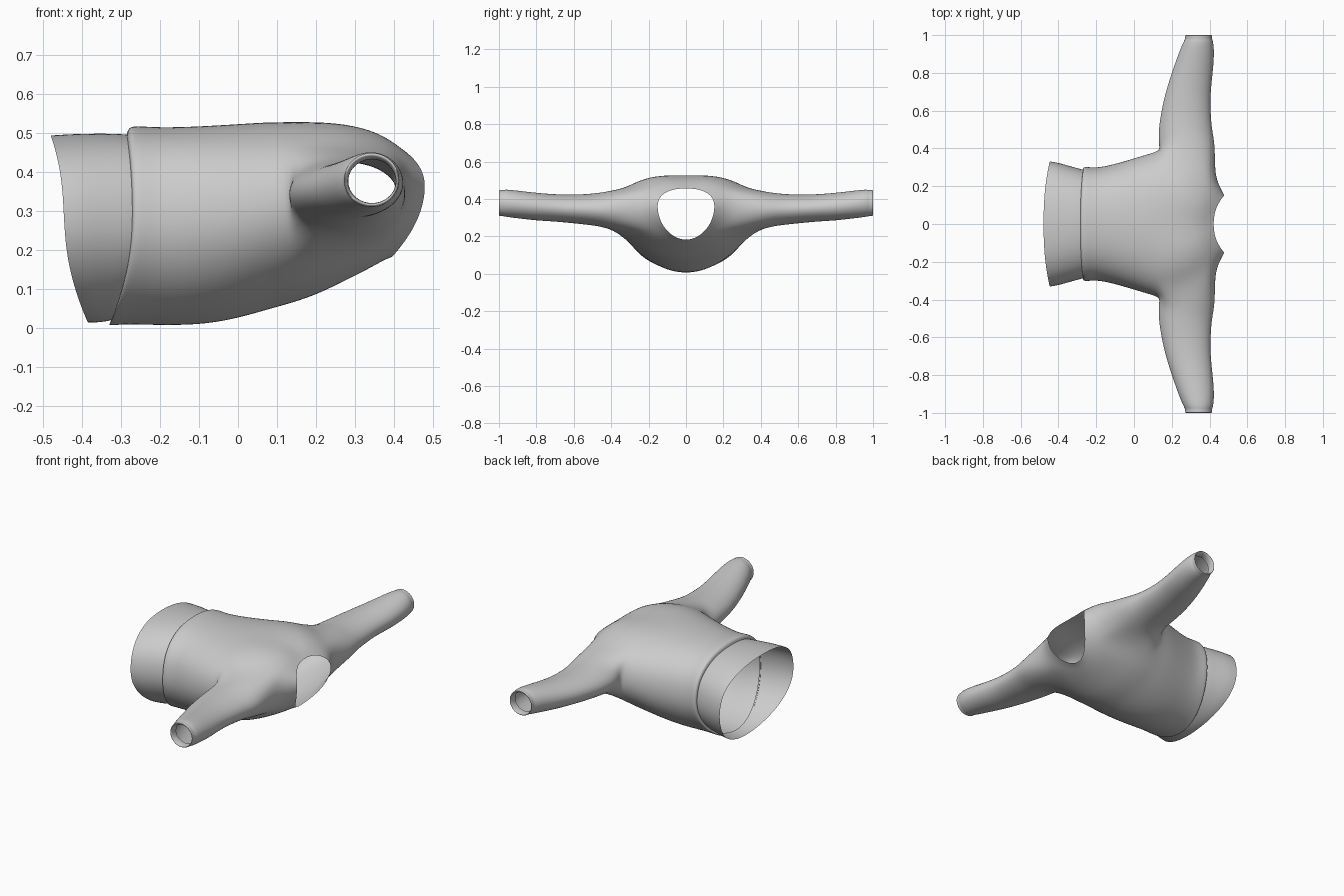
import bpy, bmesh
from math import sin, cos, pi

N = 20      # vertices round the torso
M = 14      # vertices round a sleeve


def power(v, e):
    return abs(v) ** e * (1 if v >= 0 else -1)


def torso_ring(bm, xt, xs, xb, hw, zt, zm, zb, dip=0.0):
    """Ring round the x axis; x is given at top, side and bottom."""
    ring = []
    for i in range(N):
        a = 2 * pi * i / N
        s, c = sin(a), cos(a)
        e = 0.85 if s >= 0 else 1.04
        x = xs + ((xt if s > 0 else xb) - xs) * s * s
        h = (zt - zm) if s > 0 else (zm - zb)
        z = zm + h * power(s, e) - (dip if i == N // 4 else 0)
        ring.append(bm.verts.new((x, hw * 1.012 * power(c, e), z)))
    return ring


def sleeve_ring(bm, side, y, x0, x1, z0, z1):
    """Oval ring round the y axis, ordered like the armhole edge."""
    ring = []
    for k in range(M):
        a = pi - (k - 2) * 2 * pi / M
        ring.append(bm.verts.new(((x0 + x1) / 2 + 0.515 * (x1 - x0) * cos(a), side * y,
                                  (z0 + z1) / 2 + 0.515 * (z1 - z0) * sin(a))))
    return ring


def bridge(bm, r1, r2, skip=()):
    n = len(r1)
    for i in range(n):
        if i not in skip:
            j = (i + 1) % n
            bm.faces.new((r1[i], r1[j], r2[j], r2[i]))


def finish(bm, name):
    bmesh.ops.delete(bm, geom=[v for v in bm.verts if not v.link_faces], context='VERTS')
    bmesh.ops.recalc_face_normals(bm, faces=bm.faces)
    # open shell: make the normals point away from the torso axis
    top = max(bm.faces, key=lambda f: f.calc_center_median().z)
    if top.normal.z < 0:
        bmesh.ops.reverse_faces(bm, faces=bm.faces)
    for f in bm.faces:
        f.smooth = True
    me = bpy.data.meshes.new(name)
    bm.to_mesh(me)
    bm.free()
    ob = bpy.data.objects.new(name, me)
    bpy.context.collection.objects.link(ob)
    sub = ob.modifiers.new("smooth", 'SUBSURF')
    sub.levels = sub.render_levels = 3


# Jacket torso: x top, x side, x bottom, half width, z top, z middle, z bottom, dip
torso = [
    (-0.285, -0.270, -0.325, 0.285, 0.500, 0.27, 0.016),
    (-0.280, -0.268, -0.336, 0.300, 0.517, 0.27, 0.000),
    (-0.260, -0.252, -0.310, 0.304, 0.521, 0.27, 0.006),
    (-0.200, -0.195, -0.220, 0.297, 0.516, 0.27, 0.004),
    (-0.100, -0.100, -0.100, 0.318, 0.519, 0.28, 0.003),
    (0.000, 0.000, 0.000, 0.348, 0.525, 0.29, 0.021),
    (0.080, 0.080, 0.080, 0.372, 0.530, 0.31, 0.045),
    (0.130, 0.140, 0.140, 0.390, 0.533, 0.32, 0.061, 0.005),
    (0.190, 0.230, 0.200, 0.385, 0.537, 0.33, 0.082, 0.010),
    (0.260, 0.340, 0.270, 0.350, 0.535, 0.34, 0.117, 0.014),
    (0.330, 0.430, 0.330, 0.265, 0.518, 0.35, 0.148, 0.014),
    (0.380, 0.457, 0.368, 0.195, 0.490, 0.36, 0.170, 0.010),
    (0.420, 0.480, 0.392, 0.152, 0.458, 0.36, 0.180),
]
A, D = 7, 10    # torso rings where the armhole starts and ends
bm = bmesh.new()
rings = [torso_ring(bm, *r) for r in torso]
hole = {-2 % N, -1 % N, 0, 1, 8, 9, 10, 11}
for r in range(len(rings) - 1):
    bridge(bm, rings[r], rings[r + 1], hole if A <= r < D else ())

# Sleeves grown out of the armholes, ending in a turned-in cuff: y, x range, z range
sleeve = [
    (0.42, 0.130, 0.430, 0.245, 0.440),
    (0.50, 0.130, 0.412, 0.260, 0.428),
    (0.60, 0.145, 0.405, 0.270, 0.423),
    (0.70, 0.168, 0.405, 0.280, 0.425),
    (0.80, 0.200, 0.417, 0.285, 0.433),
    (0.90, 0.235, 0.425, 0.297, 0.445),
    (0.965, 0.262, 0.420, 0.305, 0.452),
    (0.980, 0.272, 0.412, 0.309, 0.447),
    (0.998, 0.270, 0.414, 0.309, 0.450),
    (1.002, 0.276, 0.408, 0.315, 0.442),
    (0.985, 0.282, 0.404, 0.320, 0.432),
    (0.960, 0.282, 0.404, 0.320, 0.432),
]
for side in (1, -1):
    def col(j):
        return j % N if side > 0 else (N // 2 - j) % N
    edge = [rings[A][col(j)] for j in range(-2, 3)]
    edge += [rings[r][col(2)] for r in range(A + 1, D)]
    edge += [rings[D][col(j)] for j in range(2, -3, -1)]
    edge += [rings[r][col(-2)] for r in range(D - 1, A, -1)]
    for row in sleeve:
        nxt = sleeve_ring(bm, side, *row)
        bridge(bm, edge, nxt)
        edge = nxt
finish(bm, "jacket_body")

# Waistband, tucked under the torso edge, with a slanted open hem
waistband = [
    (-0.480, -0.445, -0.382, 0.332, 0.496, 0.27, 0.010),
    (-0.420, -0.400, -0.365, 0.325, 0.500, 0.27, 0.010),
    (-0.350, -0.335, -0.345, 0.306, 0.501, 0.27, 0.012),
    (-0.300, -0.285, -0.330, 0.293, 0.500, 0.27, 0.015),
    (-0.275, -0.262, -0.318, 0.285, 0.497, 0.27, 0.019),
]
bm = bmesh.new()
rings = [torso_ring(bm, *r) for r in waistband]
for r1, r2 in zip(rings, rings[1:]):
    bridge(bm, r1, r2)
finish(bm, "waistband")
